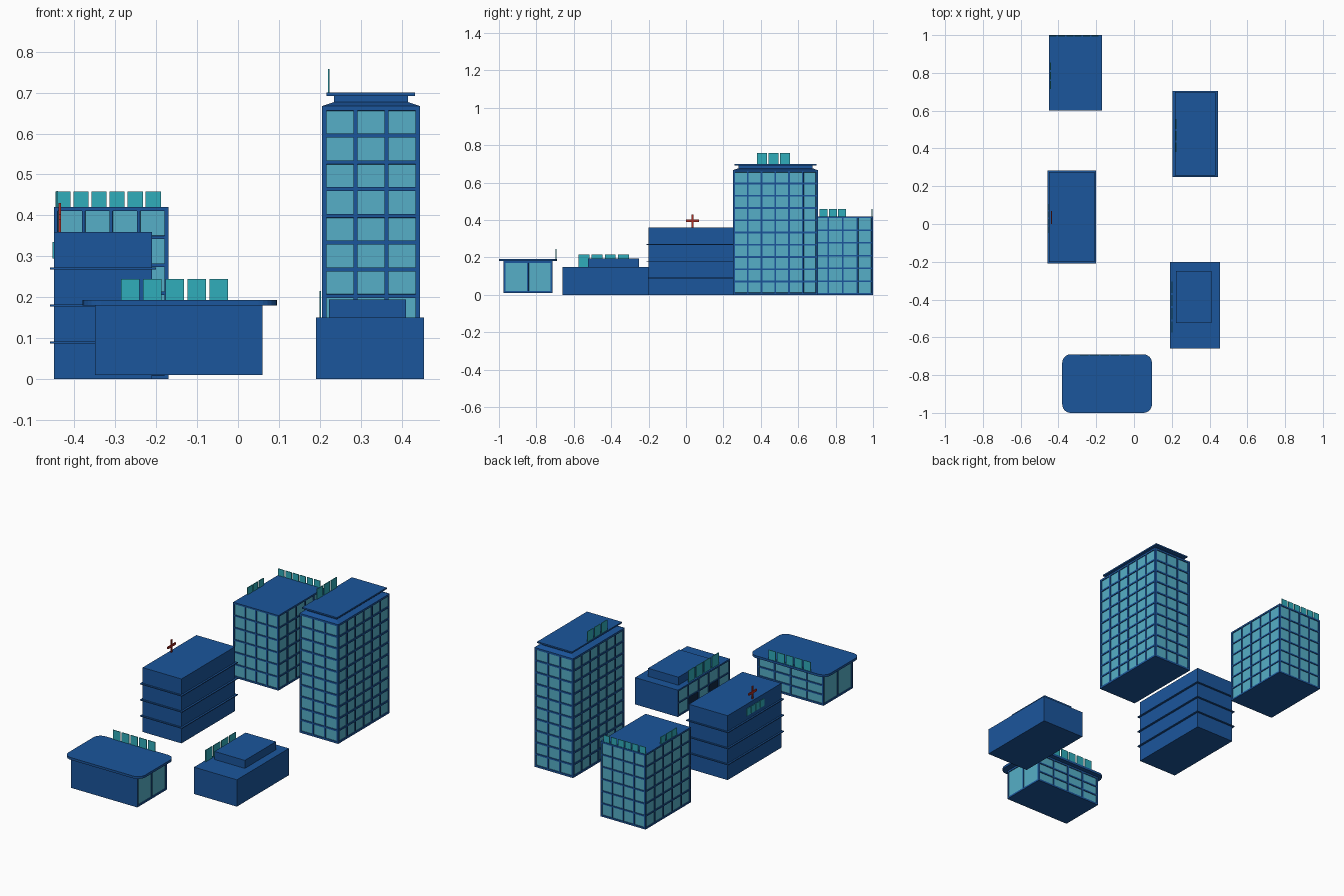
import bpy, bmesh
from mathutils import Vector

if "Cube" in bpy.data.objects:
    bpy.data.objects.remove(bpy.data.objects["Cube"])


def material(name, rgb):
    m = bpy.data.materials.new(name)
    m.diffuse_color = (*rgb, 1)
    m.use_nodes = True
    m.node_tree.nodes["Principled BSDF"].inputs["Base Color"].default_value = m.diffuse_color
    return m


BLUE = material("wall_blue", (0.011, 0.092, 0.333))
GLASS = material("glass_teal", (0.092, 0.43, 0.57))
DARK = material("door_dark", (0.005, 0.02, 0.06))
SIGN = material("sign_teal", (0.03, 0.42, 0.5))
RED = material("cross_red", (0.45, 0.03, 0.02))


def finish(bm, name, mats):
    bmesh.ops.remove_doubles(bm, verts=bm.verts, dist=0.0002)
    me = bpy.data.meshes.new(name)
    bm.to_mesh(me)
    bm.free()
    for m in mats:
        me.materials.append(m)
    ob = bpy.data.objects.new(name, me)
    bpy.context.collection.objects.link(ob)
    return ob


def add_box(bm, x, y, z):
    verts = bmesh.ops.create_cube(bm, size=1)["verts"]
    for v in verts:
        v.co = Vector([a[0] + (c + 0.5) * (a[1] - a[0]) for a, c in zip((x, y, z), v.co)])
    return verts


def box(name, x, y, z, mat=BLUE, corner=0):
    bm = bmesh.new()
    add_box(bm, x, y, z)
    if corner:
        upright = [e for e in bm.edges
                   if abs(e.verts[0].co.z - e.verts[1].co.z) > 1e-4]
        bmesh.ops.bevel(bm, geom=upright, offset=corner, segments=6,
                        profile=0.5, affect='EDGES')
    return finish(bm, name, [mat])


def building(name, x, y, z, walls, t, depth=0.004, doors=()):
    """Block whose walls carry recessed windows.
    walls = (columns, rows) for front, right, back, left; (0, 0) is plain."""
    bm = bmesh.new()
    foot = [(x[0], y[0]), (x[1], y[0]), (x[1], y[1]), (x[0], y[1])]

    def quad(pts):
        return bm.faces.new([bm.verts.new(p) for p in pts])

    def lines(n, m):
        if not n:
            return [0, 1]
        return [0] + [m + (1 - 2 * m) * i / n for i in range(n + 1)] + [1]

    panes, dark = [], []
    for k, (cols, rows) in enumerate(walls):
        a, b = Vector(foot[k]), Vector(foot[(k + 1) % 4])
        us = lines(cols, t / (b - a).length)
        vs = lines(rows, t / (z[1] - z[0]))
        for i in range(len(us) - 1):
            for j in range(len(vs) - 1):
                pts = []
                for u, v in ((us[i], vs[j]), (us[i + 1], vs[j]),
                             (us[i + 1], vs[j + 1]), (us[i], vs[j + 1])):
                    p = a.lerp(b, u)
                    pts.append((p.x, p.y, z[0] + v * (z[1] - z[0])))
                f = quad(pts)
                if 1 <= i <= cols and 1 <= j <= rows:
                    panes.append(f)
                    if (k, i, j) in doors:
                        dark.append(f)
    quad([(p[0], p[1], z[1]) for p in foot])
    quad([(p[0], p[1], z[0]) for p in reversed(foot)])
    bm.normal_update()
    if panes:
        # window reveal: sharp inset frame, then a pushed-in pane
        bmesh.ops.inset_individual(bm, faces=panes, thickness=t, depth=0)
        bmesh.ops.inset_individual(bm, faces=panes, thickness=0.0005, depth=-depth)
    for f in panes:
        f.material_index = 2 if f in dark else 1
    return finish(bm, name, [BLUE, GLASS, DARK])


def sign(name, axis, pos, span, z, n):
    """Row of n blank sign tiles standing along the given axis."""
    bm = bmesh.new()
    pitch = (span[1] - span[0]) / n
    thick = (pos - 0.002, pos + 0.002)
    for i in range(n):
        s = (span[0] + pitch * (i + 0.08), span[0] + pitch * (i + 0.92))
        add_box(bm, *((s, thick) if axis == "x" else (thick, s)), z)
    return finish(bm, name, [SIGN])


# Emergency block, rear left
building("emergency_block", (-0.45, -0.17), (0.6, 1.0), (0, 0.42),
         [(4, 6), (5, 6), (4, 6), (5, 6)], 0.0055)
sign("emergency_back_sign", "x", 0.995, (-0.45, -0.185), (0.42, 0.458), 6)
sign("emergency_side_sign", "y", -0.442, (0.71, 0.86), (0.42, 0.46), 3)

# Ward tower, rear right, with sloped cap, recess and flat roof
building("ward_tower", (0.205, 0.445), (0.25, 0.705), (0, 0.667),
         [(3, 10), (6, 10), (3, 10), (6, 10)], 0.0065)
bm = bmesh.new()
for v in add_box(bm, (0.205, 0.445), (0.25, 0.705), (0.667, 0.677)):
    if v.co.z > 0.67:
        v.co.x = 0.325 + (v.co.x - 0.325) * 0.75
        v.co.y = 0.4775 + (v.co.y - 0.4775) * 0.87
finish(bm, "tower_sloped_cap", [BLUE])
box("tower_recess", (0.235, 0.415), (0.28, 0.675), (0.677, 0.692))
box("tower_roof", (0.216, 0.432), (0.258, 0.698), (0.692, 0.70))
sign("tower_sign", "y", 0.222, (0.375, 0.56), (0.70, 0.758), 3)

# Outpatient block, mid left, with projecting floor slabs
box("outpatient_block", (-0.45, -0.21), (-0.2, 0.275), (0, 0.36))
for i in (1, 2, 3):
    box(f"outpatient_slab_{i}", (-0.459, -0.20), (-0.21, 0.284),
        (0.09 * i - 0.0025, 0.09 * i + 0.0025))
sign("outpatient_sign", "y", -0.451, (-0.05, 0.11), (0.295, 0.335), 4)
bm = bmesh.new()
add_box(bm, (-0.439, -0.433), (0.029, 0.041), (0.36, 0.43))
add_box(bm, (-0.439, -0.433), (0.0, 0.07), (0.39, 0.402))
finish(bm, "roof_cross", [RED])

# Low clinic, mid right, windows and doors on its left wall
building("low_clinic", (0.19, 0.455), (-0.66, -0.2), (0, 0.15),
         [(0, 0), (0, 0), (0, 0), (5, 2)], 0.005,
         doors={(3, 2, 1), (3, 4, 1)})
box("low_clinic_upper", (0.222, 0.41), (-0.525, -0.25), (0.15, 0.195))
sign("low_clinic_sign", "y", 0.201, (-0.58, -0.30), (0.15, 0.215), 4)

# Second ward, front, with rounded overhanging roof
building("second_ward", (-0.35, 0.06), (-0.975, -0.715), (0.01, 0.18),
         [(0, 0), (2, 1), (4, 3), (2, 1)], 0.006)
box("second_ward_roof", (-0.38, 0.095), (-1.0, -0.69), (0.18, 0.193), corner=0.045)
sign("second_ward_sign", "x", -0.695, (-0.29, -0.02), (0.193, 0.245), 5)
